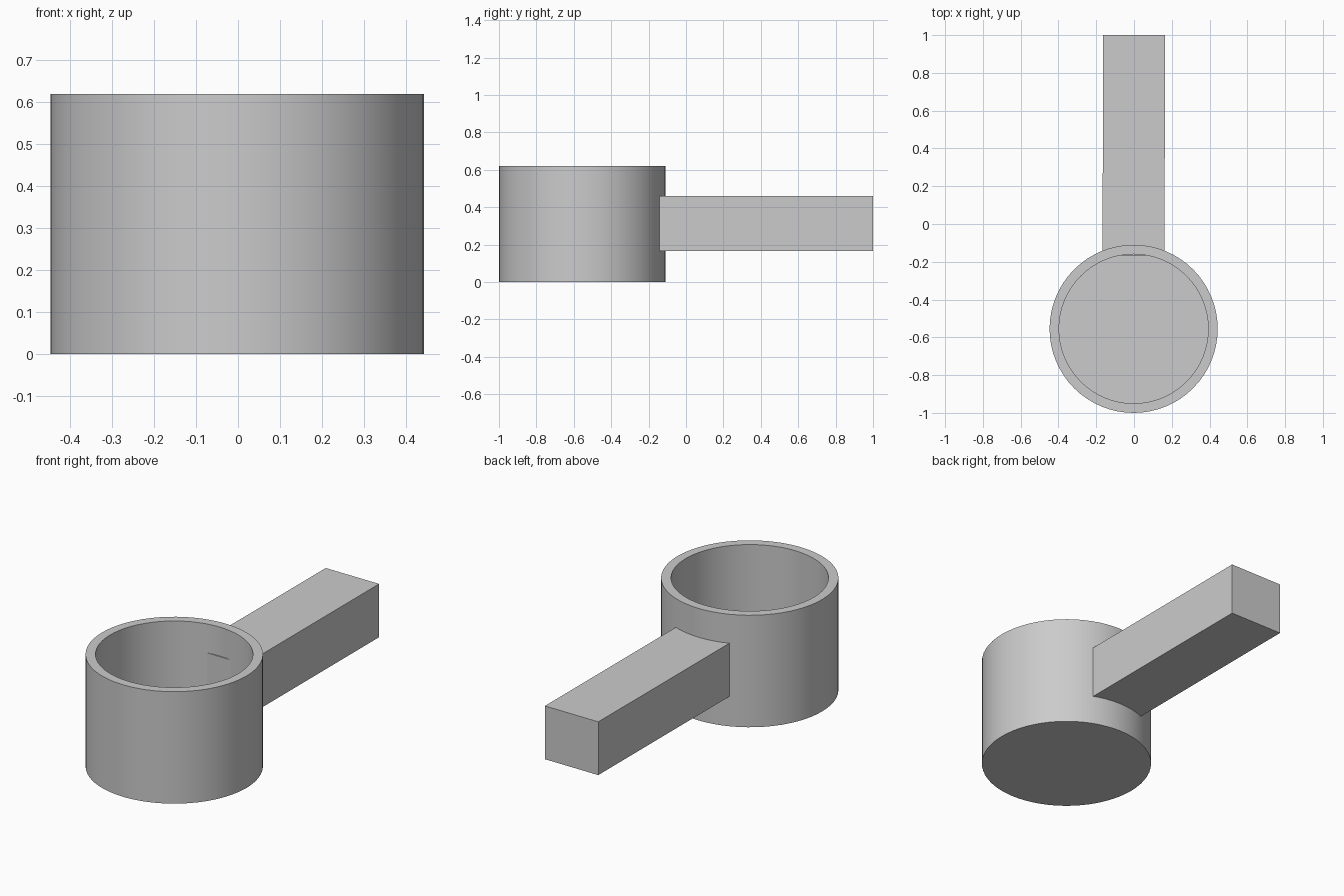
import bpy
import bmesh
from math import radians
from mathutils import Matrix, Vector

cube = bpy.data.objects.get("Cube")
if cube:
    bpy.data.objects.remove(cube, do_unlink=True)

grey = bpy.data.materials.new("plain_grey")
grey.use_nodes = True
colour = (0.6, 0.6, 0.6, 1)
grey.diffuse_color = colour
grey.node_tree.nodes["Principled BSDF"].inputs["Base Color"].default_value = colour


def add_object(name, bm):
    bmesh.ops.recalc_face_normals(bm, faces=bm.faces)
    mesh = bpy.data.meshes.new(name)
    bm.to_mesh(mesh)
    bm.free()
    mesh.materials.append(grey)
    obj = bpy.data.objects.new(name, mesh)
    bpy.context.collection.objects.link(obj)
    return obj


# Cup: solid cylinder, top face inset for the rim and sunk to the floor
outer, inner, height, floor = 0.445, 0.395, 0.62, 0.05
bm = bmesh.new()
bmesh.ops.create_cone(bm, cap_ends=True, segments=64, radius1=outer, radius2=outer,
                      depth=height, matrix=Matrix.Translation((0, 0, height / 2)))
top = max(bm.faces, key=lambda f: f.calc_center_median().z)
bmesh.ops.inset_region(bm, faces=[top], thickness=outer - inner)
well = bmesh.ops.extrude_discrete_faces(bm, faces=[top])["faces"][0]
bmesh.ops.translate(bm, verts=well.verts, vec=Vector((0, 0, floor - height)))
cup = add_object("cup", bm)
cup.location = (-0.002, -0.555, 0)
bpy.context.view_layer.objects.active = cup
cup.select_set(True)
bpy.ops.object.shade_smooth_by_angle(angle=radians(30))

# Handle: straight bar whose near end just breaks through the cup wall
start, end, low, high, width = -0.167, 1.0, 0.165, 0.46, 0.328
bm = bmesh.new()
bmesh.ops.create_cube(bm, size=1, matrix=Matrix.Diagonal((width, end - start, high - low, 1)))
handle = add_object("handle", bm)
handle.location = (-0.001, (start + end) / 2, (low + high) / 2)
handle.rotation_euler.z = -0.003
